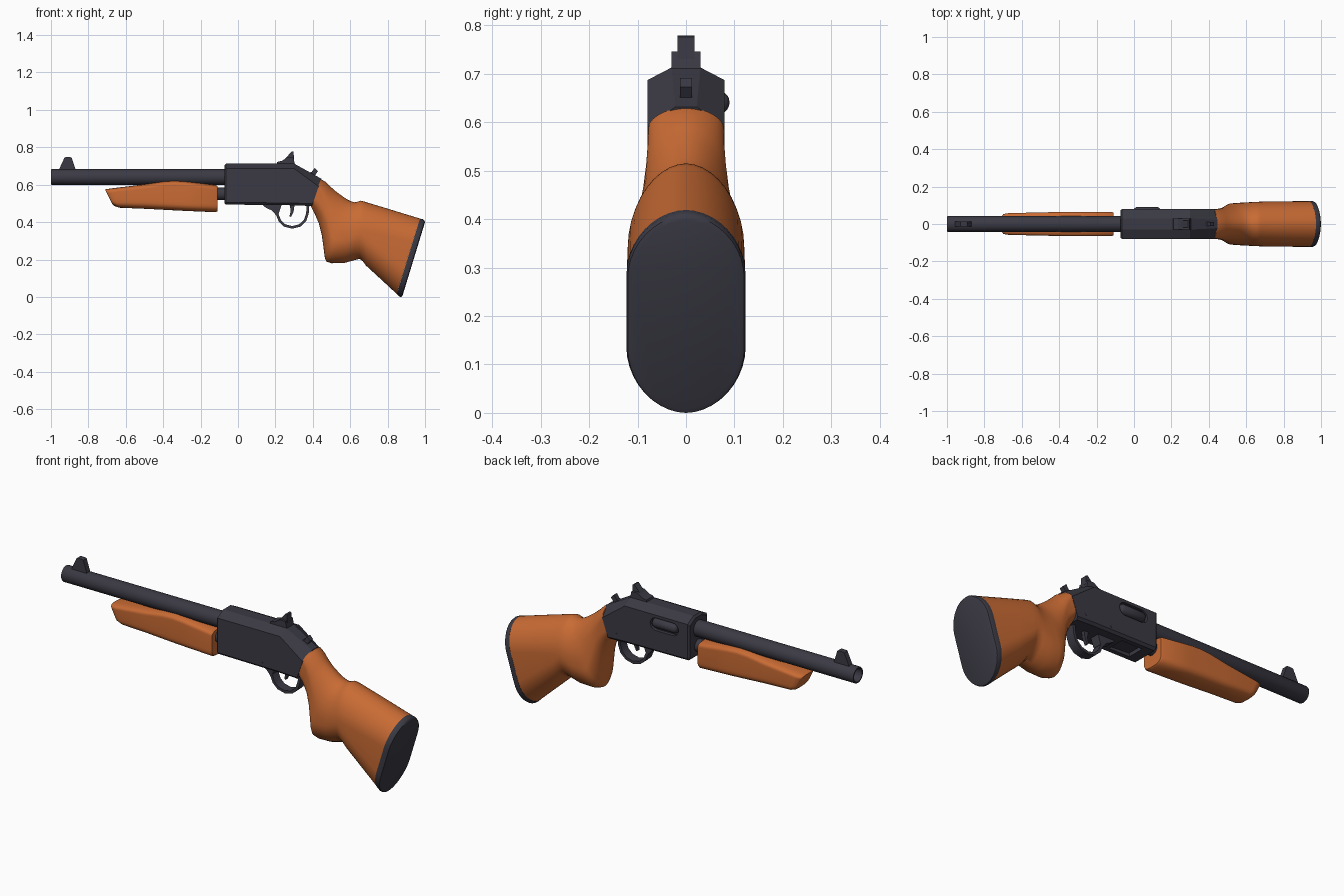
import bpy, bmesh, math
from mathutils import Vector


def material(name, rgb):
    m = bpy.data.materials.new(name)
    m.diffuse_color = (*rgb, 1)
    return m


STEEL = material("dark_steel", (0.043, 0.042, 0.058))
WOOD = material("orange_wood", (0.58, 0.146, 0.034))


def finish(name, bm, mat, angle=35):
    bmesh.ops.recalc_face_normals(bm, faces=bm.faces)
    me = bpy.data.meshes.new(name)
    bm.to_mesh(me)
    bm.free()
    me.materials.append(mat)
    if angle:
        for p in me.polygons:
            p.use_smooth = True
        me.set_sharp_from_angle(angle=math.radians(angle))
    ob = bpy.data.objects.new(name, me)
    bpy.context.collection.objects.link(ob)
    return ob


def loft(name, rings, mat, angle=35):
    """Skin a list of equal-length closed rings and cap both ends."""
    bm = bmesh.new()
    rows = [[bm.verts.new(p) for p in r] for r in rings]
    n = len(rows[0])
    for a, b in zip(rows, rows[1:]):
        for i in range(n):
            j = (i + 1) % n
            bm.faces.new((a[i], a[j], b[j], b[i]))
    bm.faces.new(rows[0])
    bm.faces.new(rows[-1])
    return finish(name, bm, mat, angle)


def prism(name, prof, y0, y1, mat, angle=0):
    """Extrude an x-z outline from y0 to y1."""
    return loft(name, [[(x, y, z) for x, z in prof] for y in (y0, y1)], mat, angle)


def circle(x, y, z, r, n=32):
    return [(x, y + r * math.cos(2 * math.pi * i / n), z + r * math.sin(2 * math.pi * i / n))
            for i in range(n)]


def oval(tx, tz, bx, bz, w, ct, cb, e=1.9, n=20):
    """Straight-sided section with rounded top and bottom caps, between a top and a bottom point."""
    t, b = Vector((tx, 0, tz)), Vector((bx, 0, bz))
    length = (t - b).length
    up = (t - b) / length
    pts = []
    for half in (0, 1):
        for i in range(n + 1):
            a = math.pi * (half + i / n)
            c, s = math.cos(a), math.sin(a)
            y = w * math.copysign(abs(c) ** (2 / e), c)
            k = abs(s) ** (2 / e)
            h = length - ct + ct * k if half == 0 else cb - cb * k
            pts.append(b + up * h + Vector((0, y, 0)))
    return pts


def slot(x0, x1, z, r, n=10):
    """Outline of a slot with round ends."""
    pts = []
    for cx, a0 in ((x1 - r, -math.pi / 2), (x0 + r, math.pi / 2)):
        for i in range(n + 1):
            a = a0 + math.pi * i / n
            pts.append((cx + r * math.cos(a), z + r * math.sin(a)))
    return pts


# Hollow barrel and magazine tube
loft("barrel", [circle(x, 0, 0.645, r) for x, r in
                ((-0.04, 0.042), (-0.996, 0.042), (-1.0, 0.040), (-1.0, 0.034), (-0.85, 0.034))], STEEL)
loft("magazine_tube", [circle(x, 0, 0.555, 0.033) for x in (-0.15, -0.05)], STEEL)


# Receiver with chamfered top and slanted rear
def receiver_ring(tx, tz, bx, bz, w, ch, tw):
    def at(z):
        return bx + (tx - bx) * (z - bz) / (tz - bz)
    half = [(tw, tz), (w, tz - ch), (w, bz + 0.012), (w - 0.012, bz)]
    return [(at(z), y, z) for y, z in half] + [(at(z), -y, z) for y, z in reversed(half)]


receiver = loft("receiver", [receiver_ring(*s) for s in (
    (-0.073, 0.706, -0.073, 0.507, 0.072, 0.025, 0.025),
    (-0.064, 0.717, -0.064, 0.498, 0.080, 0.026, 0.030),
    (0.300, 0.717, 0.300, 0.494, 0.080, 0.026, 0.030),
    (0.446, 0.636, 0.395, 0.490, 0.080, 0.042, 0.022))], STEEL, 0)

# Ejection port and loading port cuts
cutters = [prism("ejection_cutter", slot(-0.012, 0.152, 0.643, 0.033), 0.062, 0.12, STEEL),
           prism("loading_cutter", [(-0.01, 0.45), (0.11, 0.45), (0.11, 0.53), (-0.01, 0.53)],
                 -0.045, 0.045, STEEL)]
for c in cutters:
    c.hide_render = True
    c.hide_viewport = True
    mod = receiver.modifiers.new(c.name, "BOOLEAN")
    mod.operation = "DIFFERENCE"
    mod.solver = "EXACT"
    mod.object = c
loft("bolt", [circle(x, 0.065, 0.645, r, 20) for x, r in
              ((-0.002, 0.010), (0.002, 0.019), (0.012, 0.025), (0.128, 0.025),
               (0.138, 0.019), (0.142, 0.010))], STEEL, 50)
prism("loading_gate", [(-0.005, 0.512), (0.105, 0.505), (0.105, 0.512), (-0.005, 0.519)],
      -0.04, 0.04, STEEL)

# Receiver pins, both sides
for i, (x, z) in enumerate(((0.06, 0.522), (0.20, 0.522), (0.35, 0.53))):
    prism(f"pin_{i}", slot(x - 0.005, x + 0.005, z, 0.005, 8), -0.0808, 0.0808, STEEL)

# Sights and hammer
prism("front_sight", [(-0.962, 0.675), (-0.928, 0.748), (-0.922, 0.751), (-0.895, 0.751),
                      (-0.889, 0.748), (-0.865, 0.675)], -0.014, 0.014, STEEL)
prism("rear_sight_base", [(0.205, 0.71), (0.21, 0.726), (0.235, 0.732), (0.262, 0.75),
                          (0.296, 0.75), (0.305, 0.71)], -0.03, 0.03, STEEL)
prism("rear_sight_leaf", [(0.245, 0.735), (0.288, 0.783), (0.297, 0.780), (0.30, 0.735)],
      -0.018, 0.018, STEEL)
prism("hammer", [(0.36, 0.655), (0.376, 0.668), (0.394, 0.672), (0.410, 0.695), (0.428, 0.677),
                 (0.405, 0.645), (0.39, 0.63)], -0.012, 0.012, STEEL)

# Trigger guard strip, its front web, and the trigger
path = [(0.15, 0.488), (0.19, 0.470), (0.212, 0.440), (0.224, 0.410), (0.25, 0.386), (0.29, 0.376),
        (0.33, 0.386), (0.358, 0.412), (0.371, 0.45), (0.375, 0.50)]
rings = []
for i, p in enumerate(path):
    a, b = Vector(path[max(i - 1, 0)]), Vector(path[min(i + 1, len(path) - 1)])
    d = (b - a).normalized() * 0.007
    rings.append([(p[0] - d.y * s, y, p[1] + d.x * s)
                  for s, y in ((1, 0.025), (1, -0.025), (-1, -0.025), (-1, 0.025))])
loft("trigger_guard", rings, STEEL, 40)
prism("trigger_guard_front", [(0.13, 0.50), (0.14, 0.487), (0.18, 0.467), (0.205, 0.44),
                              (0.218, 0.45), (0.235, 0.50)], -0.025, 0.025, STEEL)
prism("trigger", [(0.275, 0.50), (0.282, 0.465), (0.275, 0.435), (0.283, 0.432), (0.297, 0.46),
                  (0.303, 0.50)], -0.009, 0.009, STEEL)

# Pump forend: top point, bottom point, half width, cap heights
loft("forend", [oval(*s, 2.8) for s in (
    (-0.711, 0.577, -0.672, 0.500, 0.046, 0.020, 0.030),
    (-0.705, 0.580, -0.660, 0.490, 0.054, 0.022, 0.035),
    (-0.680, 0.584, -0.635, 0.481, 0.058, 0.024, 0.040),
    (-0.500, 0.606, -0.490, 0.475, 0.062, 0.026, 0.045),
    (-0.400, 0.622, -0.395, 0.470, 0.064, 0.026, 0.045),
    (-0.340, 0.626, -0.340, 0.467, 0.065, 0.026, 0.045),
    (-0.280, 0.622, -0.280, 0.464, 0.065, 0.026, 0.045),
    (-0.118, 0.602, -0.118, 0.457, 0.065, 0.026, 0.045),
    (-0.109, 0.596, -0.109, 0.463, 0.060, 0.026, 0.040))], WOOD, 50)

# Stock with pistol grip
loft("stock", [oval(*s) for s in (
    (0.442, 0.634, 0.390, 0.488, 0.078, 0.045, 0.050),
    (0.468, 0.620, 0.412, 0.445, 0.079, 0.065, 0.070),
    (0.495, 0.593, 0.433, 0.395, 0.083, 0.090, 0.090),
    (0.525, 0.567, 0.448, 0.335, 0.090, 0.125, 0.100),
    (0.555, 0.545, 0.457, 0.270, 0.099, 0.155, 0.110),
    (0.575, 0.531, 0.464, 0.215, 0.105, 0.175, 0.120),
    (0.590, 0.522, 0.472, 0.193, 0.109, 0.180, 0.125),
    (0.605, 0.515, 0.500, 0.184, 0.112, 0.180, 0.130),
    (0.625, 0.510, 0.570, 0.186, 0.115, 0.175, 0.130),
    (0.642, 0.514, 0.620, 0.200, 0.117, 0.170, 0.130),
    (0.656, 0.519, 0.650, 0.208, 0.118, 0.165, 0.130),
    (0.675, 0.514, 0.667, 0.195, 0.119, 0.160, 0.130),
    (0.700, 0.506, 0.684, 0.172, 0.120, 0.155, 0.135),
    (0.800, 0.476, 0.757, 0.105, 0.121, 0.145, 0.140),
    (0.973, 0.423, 0.849, 0.020, 0.122, 0.135, 0.140))], WOOD, 50)

# Butt pad with a rounded rear edge
loft("butt_pad", [oval(*s) for s in (
    (0.973, 0.423, 0.849, 0.019, 0.1225, 0.135, 0.140),
    (0.990, 0.419, 0.866, 0.004, 0.1230, 0.135, 0.140),
    (0.998, 0.411, 0.874, 0.004, 0.1200, 0.132, 0.137),
    (0.999, 0.401, 0.880, 0.012, 0.1120, 0.125, 0.130))], STEEL, 40)

# Rest the model on the ground
low = min(v.co.z for v in bpy.data.objects["butt_pad"].data.vertices)
for ob in bpy.context.collection.objects:
    ob.location.z = -low
